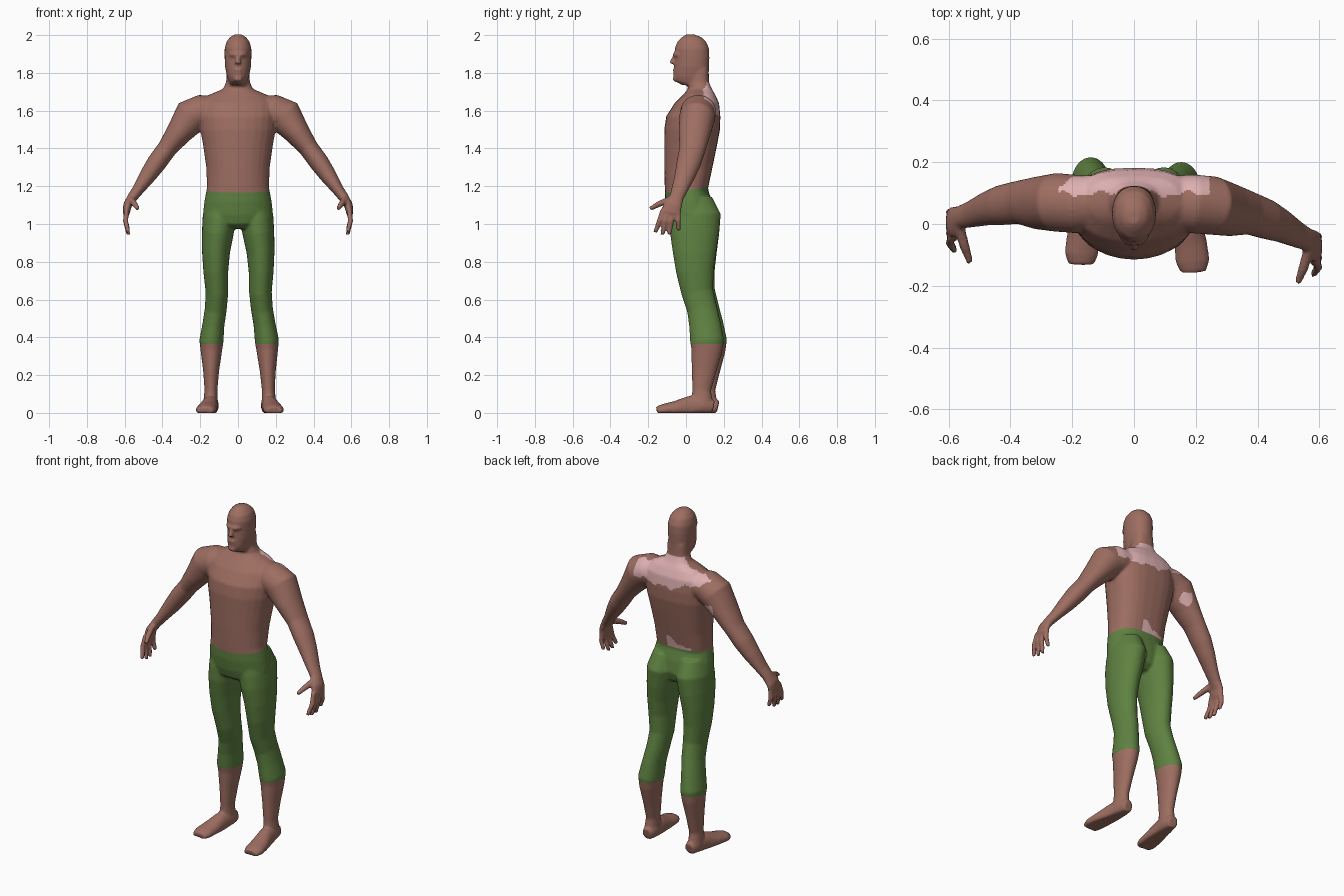
import bpy, bmesh, math
from mathutils import Vector

cube = bpy.data.objects.get("Cube")
if cube:
    bpy.data.objects.remove(cube)


def material(name, rgb):
    m = bpy.data.materials.new(name)
    m.use_nodes = True
    m.diffuse_color = (*rgb, 1)
    m.node_tree.nodes["Principled BSDF"].inputs["Base Color"].default_value = (*rgb, 1)
    return m


skin = material("brown skin", (0.34, 0.155, 0.12))
pale = material("pale pink skin", (0.74, 0.44, 0.45))
green = material("green cloth", (0.114, 0.223, 0.053))

bm = bmesh.new()
SEG = 28


def loft(rings, ref=(0, 1, 0), upright=False, flat_back=1.0):
    """Skin rings of (x, y, z, side radius, radius along ref) into a closed tube."""
    centres = [Vector(r[:3]) for r in rings]
    loops = []
    for i, (c, r) in enumerate(zip(centres, rings)):
        t = centres[min(i + 1, len(rings) - 1)] - centres[max(i - 1, 0)]
        t = Vector((0, 0, 1)) if upright else t.normalized()
        u = Vector(ref)
        u = (u - t * u.dot(t)).normalized()
        v = t.cross(u)
        loop = []
        for k in range(SEG):
            a = math.tau * k / SEG
            ca, sa = math.cos(a), math.sin(a)
            p = flat_back if sa > 0 else 1.0
            co = c + v * r[3] * math.copysign(abs(ca) ** p, ca) + u * r[4] * math.copysign(abs(sa) ** p, sa)
            co.z = max(co.z, 0)
            loop.append(bm.verts.new(co))
        loops.append(loop)
    for a, b in zip(loops, loops[1:]):
        for k in range(SEG):
            n = (k + 1) % SEG
            bm.faces.new((a[k], a[n], b[n], b[k]))
    bm.faces.new(loops[0][::-1])
    bm.faces.new(loops[-1])


def column(rows, flat_back=1.0):
    """Central upright form from rows of (z, half width, front y, back y)."""
    loft([(0, (f + b) / 2, z, w, (b - f) / 2) for z, w, f, b in rows],
         upright=True, flat_back=flat_back)


# Torso and neck
column([(1.10, .160, -.10, .12), (1.18, .163, -.112, .115), (1.30, .168, -.115, .14),
        (1.42, .185, -.115, .165), (1.50, .2, -.115, .18), (1.57, .205, -.105, .182),
        (1.64, .2, -.06, .175), (1.685, .15, -.015, .155), (1.715, .08, .01, .137),
        (1.75, .063, .01, .122), (1.82, .06, .01, .12)], .75)

# Head
column([(1.735, .045, -.02, .115), (1.755, .05, -.058, .118), (1.78, .058, -.066, .12),
        (1.83, .068, -.062, .122), (1.88, .071, -.058, .124), (1.93, .071, -.06, .122),
        (1.965, .061, -.046, .107), (1.99, .042, -.02, .08), (2.003, .018, .0, .045)], .9)

# Nose, brow, lips and chin
loft([(0, -.055, 1.895, .01, .01), (0, -.07, 1.865, .013, .013), (0, -.074, 1.848, .017, .014)])
for z, y, half, r in ((1.897, -.056, .045, .013), (1.815, -.06, .022, .01),
                      (1.799, -.06, .02, .009), (1.768, -.058, .018, .014)):
    loft([(-half, y + .018, z, r * .6, r * .6), (-half * .5, y, z, r, r),
          (half * .5, y, z, r, r), (half, y + .018, z, r * .6, r * .6)])

# Pelvis
column([(1.20, .163, -.112, .113), (1.12, .178, -.11, .135), (1.05, .186, -.1, .145),
        (1.00, .17, -.085, .13), (.975, .1, -.05, .1)][::-1], .85)

ARM = [(.08, .075, 1.61, .07, .08), (.19, .065, 1.595, .09, .095), (.25, .06, 1.57, .095, .095),
       (.315, .045, 1.48, .068, .085), (.375, .035, 1.40, .052, .07), (.43, .015, 1.325, .052, .065),
       (.475, -.005, 1.26, .045, .055), (.53, -.035, 1.18, .031, .043), (.56, -.05, 1.14, .027, .038),
       (.585, -.07, 1.10, .023, .05), (.592, -.08, 1.055, .018, .052)]
THUMB = [(.565, -.085, 1.13, .018, .018), (.547, -.145, 1.105, .016, .016), (.53, -.19, 1.08, .011, .011)]
LEG = [(.09, .03, 1.12, .075, .11), (.097, .05, 1.04, .09, .135), (.108, .045, .95, .084, .13),
       (.118, .045, .85, .074, .115), (.12, .047, .75, .066, .1), (.115, .06, .64, .06, .085),
       (.122, .085, .55, .058, .08), (.135, .1, .47, .058, .084), (.147, .112, .38, .064, .09),
       (.148, .11, .33, .057, .082), (.15, .095, .22, .042, .065), (.152, .083, .12, .034, .05),
       (.155, .085, .04, .04, .058)]
FOOT = [(.15, .145, .03, .035, .03), (.152, .1, .04, .05, .041), (.16, .02, .03, .06, .045),
        (.173, -.06, .02, .042, .053), (.18, -.12, .015, .032, .055), (.181, -.155, .01, .024, .042)]

for s in (1, -1):
    def arm_pose(r):
        swing = 0 if s > 0 else .2 * max(r[0] - .2, 0)
        return (s * r[0], r[1] + swing, *r[2:])

    def leg_pose(r):
        drop = 1 - min(r[2], 1)
        return (s * (r[0] + s * .01 * drop), r[1] + (0 if s > 0 else .025 * drop), *r[2:])

    # Arm, palm, thumb and fingers
    loft([arm_pose(r) for r in ARM])
    loft([arm_pose(r) for r in THUMB], ref=(1, 0, 0))
    for root, tip, end in ((-.12, -.163, .955), (-.094, -.125, .942), (-.068, -.088, .942), (-.042, -.04, .965)):
        loft([arm_pose(r) for r in ((.59, root, 1.075, .014, .015), (.595, (root + tip) / 2, 1.015, .014, .014),
                                    (.58, tip, end, .011, .011))])
    # Leg and foot
    loft([leg_pose(r) for r in LEG])
    loft([leg_pose(r) for r in FOOT], ref=(1, 0, 0))

# Fuse the forms into one smooth skin
bmesh.ops.recalc_face_normals(bm, faces=bm.faces)
mesh = bpy.data.meshes.new("forms")
bm.to_mesh(mesh)
bm.free()
forms = bpy.data.objects.new("forms", mesh)
bpy.context.collection.objects.link(forms)
remesh = forms.modifiers.new("fuse", "REMESH")
remesh.mode = "VOXEL"
remesh.voxel_size = .0075
smooth = forms.modifiers.new("soften", "SMOOTH")
smooth.factor = .5
smooth.iterations = 4
bpy.context.view_layer.update()
fused = bpy.data.meshes.new_from_object(forms.evaluated_get(bpy.context.evaluated_depsgraph_get()))
bpy.data.objects.remove(forms)

WAIST = Vector((0, -.13, 1))
HEM = .365


def region(c):
    if c.z < HEM:
        return "left_lower_leg" if c.x > 0 else "right_lower_leg"
    if abs(c.x) < .3 and WAIST.dot(c) < 1.18:
        return "trousers"
    return "upper_body"


def is_pale(c):
    wave = .008 * math.sin(45 * c.x) + .005 * math.sin(110 * c.x + 1)
    shoulders = (abs(c.x) < .245 and c.y > .098 + wave and c.z < 1.75
                 and c.z > 1.58 + .3 * max(-c.x - .02, 0) + wave)
    waist = -.11 < c.x < .04 and c.y > .05 and c.z < 1.247 + .45 * c.x + wave
    arm = (c - Vector((-.265, .135, 1.5))).length < .035 + wave
    return shoulders or waist or arm


# Cut the skin at the waistband and hems, and keep each part as its own object
for name in ("upper_body", "trousers", "left_lower_leg", "right_lower_leg"):
    bm = bmesh.new()
    bm.from_mesh(fused)
    for co, no in (((0, 0, 1.18), WAIST), ((0, 0, HEM), (0, 0, 1))):
        bmesh.ops.bisect_plane(bm, geom=bm.verts[:] + bm.edges[:] + bm.faces[:], plane_co=co, plane_no=no)
    away = [f for f in bm.faces if region(f.calc_center_median()) != name]
    bmesh.ops.delete(bm, geom=away, context="FACES")
    for f in bm.faces:
        f.smooth = True
        f.material_index = int(name == "upper_body" and is_pale(f.calc_center_median()))
    part = bpy.data.meshes.new(name)
    bm.to_mesh(part)
    bm.free()
    for m in [green] if name == "trousers" else [skin, pale]:
        part.materials.append(m)
    bpy.context.collection.objects.link(bpy.data.objects.new(name, part))
bpy.data.meshes.remove(fused)
